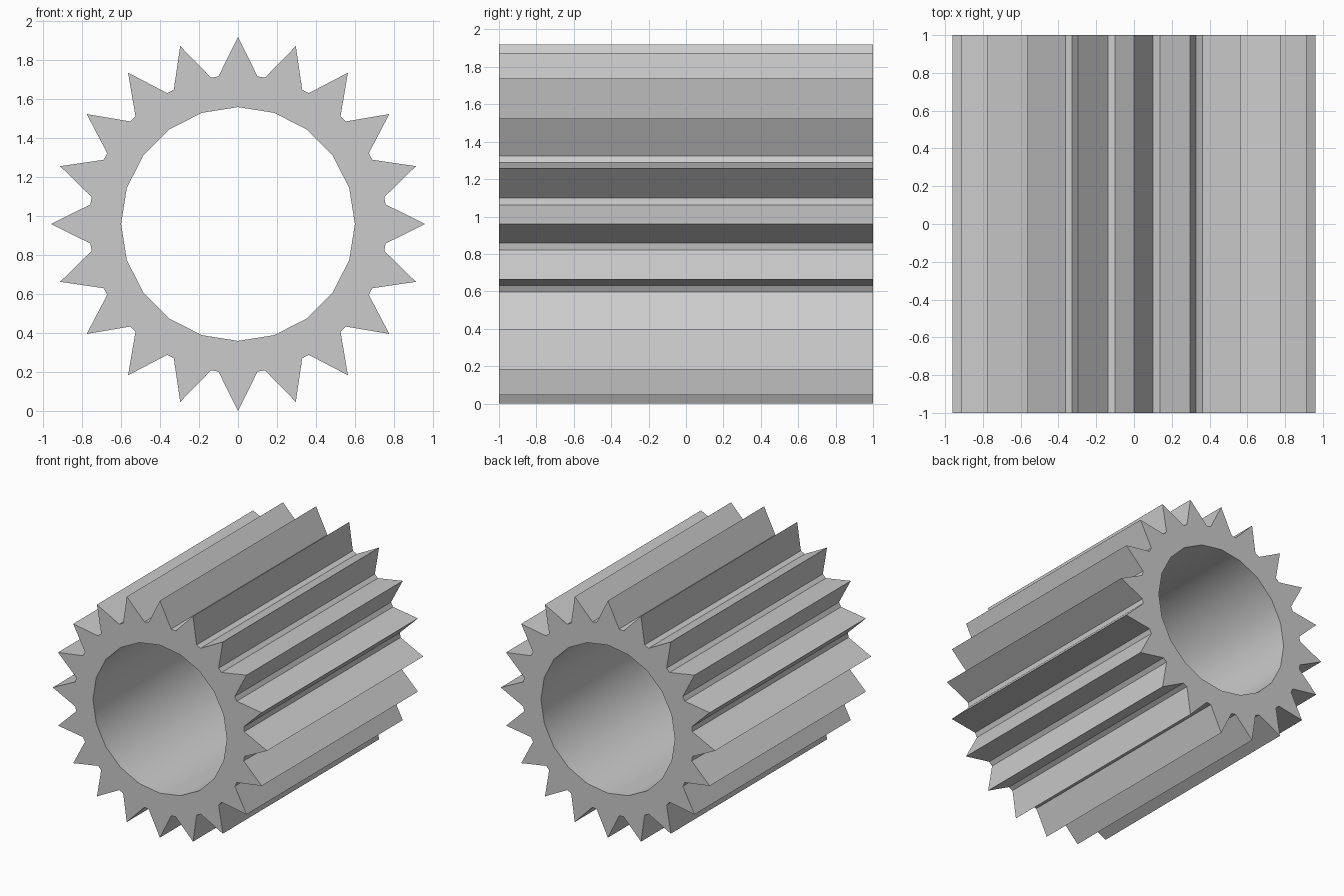
import bpy, bmesh
from math import sin, cos, pi, radians

cube = bpy.data.objects.get("Cube")
if cube:
    bpy.data.objects.remove(cube)

TEETH = 20
TIP_R, ROOT_R, BORE_R = 0.96, 0.764, 0.6
HALF_LENGTH = 1.0
STEP = 2 * pi / TEETH
GAP = radians(1.45)          # half width of the narrow valley floor

# Plain grey metal
grey = bpy.data.materials.new("grey metal")
grey.use_nodes = True
colour = (0.6, 0.6, 0.6, 1)
grey.diffuse_color = colour
grey.node_tree.nodes["Principled BSDF"].inputs["Base Color"].default_value = colour

bm = bmesh.new()


def point(radius, angle, y):
    return bm.verts.new((radius * sin(angle), y, TIP_R + radius * cos(angle)))


def ring(y):
    """Bore corners and the toothed outline (tip, valley, valley) at one end."""
    bore, outline = [], []
    for i in range(TEETH):
        a = i * STEP
        valley = a + STEP / 2
        bore.append(point(BORE_R, a, y))
        outline += [point(TIP_R, a, y),
                    point(ROOT_R, valley - GAP, y),
                    point(ROOT_R, valley + GAP, y)]
    return bore, outline


ends = [ring(-HALF_LENGTH), ring(HALF_LENGTH)]

# End caps: one kite per tooth, one panel per valley
for bore, outline in ends:
    for i in range(TEETH):
        k = 3 * i
        bm.faces.new((bore[i], outline[k - 1], outline[k], outline[k + 1]))
        bm.faces.new((bore[i], outline[k + 1], outline[k + 2], bore[(i + 1) % TEETH]))

# Long walls of the bore and of the teeth
for front, back in zip(*ends):
    for i in range(len(front)):
        bm.faces.new((front[i - 1], front[i], back[i], back[i - 1]))

bmesh.ops.recalc_face_normals(bm, faces=bm.faces)
mesh = bpy.data.meshes.new("gear_barrel")
bm.to_mesh(mesh)
bm.free()
mesh.materials.append(grey)

gear = bpy.data.objects.new("gear_barrel", mesh)
bpy.context.collection.objects.link(gear)

# Smooth bore, crisp teeth and rims
bpy.ops.object.select_all(action='DESELECT')
gear.select_set(True)
bpy.context.view_layer.objects.active = gear
bpy.ops.object.shade_smooth_by_angle(angle=radians(25))
